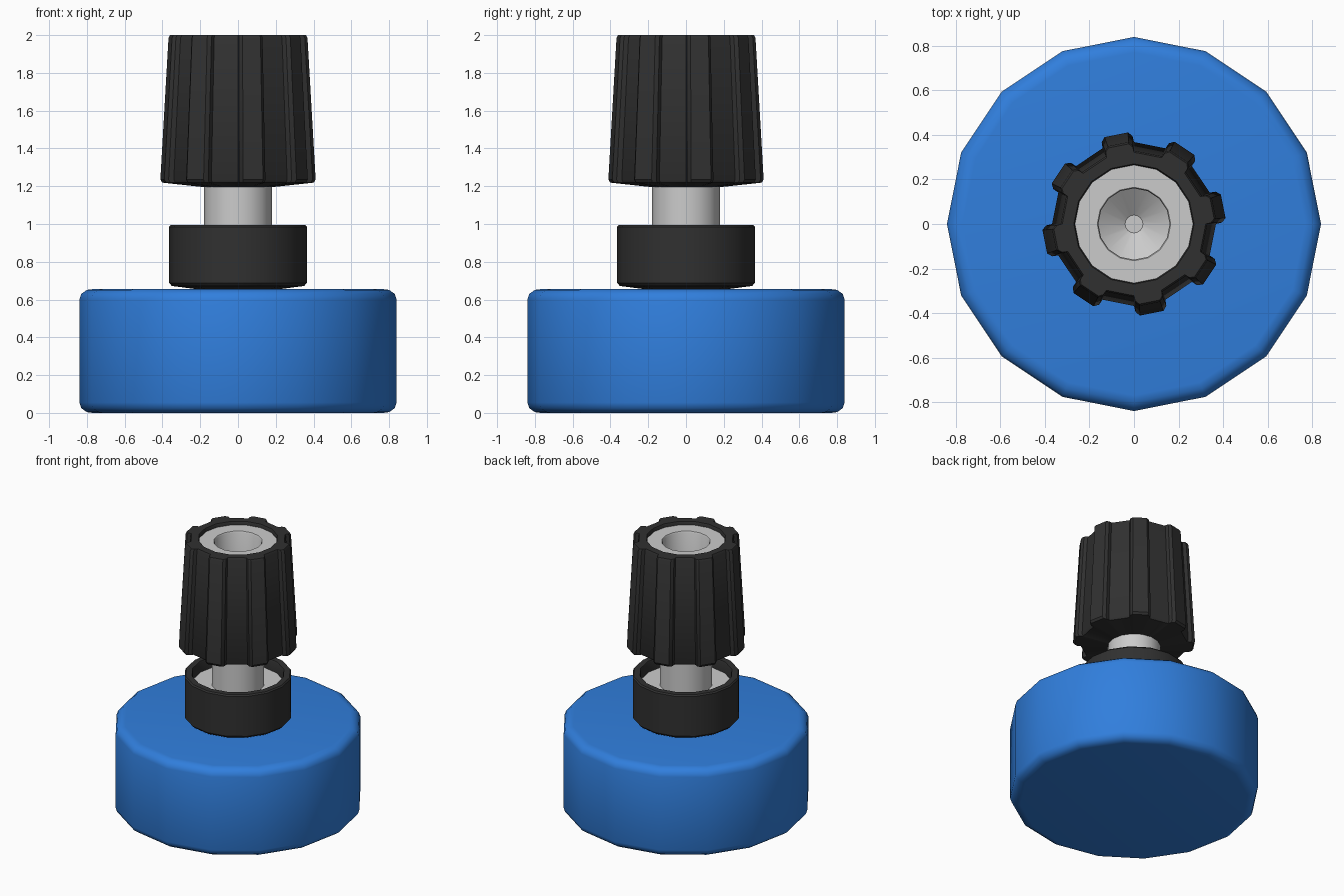
import bpy, bmesh, math

if "Cube" in bpy.data.objects:
    bpy.data.objects.remove(bpy.data.objects["Cube"])

SIDES = 16


def material(name, rgb):
    m = bpy.data.materials.new(name)
    m.diffuse_color = (*rgb, 1)
    m.use_nodes = True
    m.node_tree.nodes["Principled BSDF"].inputs["Base Color"].default_value = m.diffuse_color
    return m


def loft(name, rings, mat=None, angle=35, cap_start=True, cap_end=True):
    """Skin a list of closed rings (equal point counts) into one object."""
    bm = bmesh.new()
    rows = [[bm.verts.new(p) for p in ring] for ring in rings]
    n = len(rows[0])
    for a, b in zip(rows, rows[1:]):
        for i in range(n):
            j = (i + 1) % n
            bm.faces.new((a[i], a[j], b[j], b[i]))
    if cap_start:
        bm.faces.new(rows[0][::-1])
    if cap_end:
        bm.faces.new(rows[-1])
    bmesh.ops.recalc_face_normals(bm, faces=bm.faces[:])
    mesh = bpy.data.meshes.new(name)
    bm.to_mesh(mesh)
    bm.free()
    ob = bpy.data.objects.new(name, mesh)
    bpy.context.collection.objects.link(ob)
    if mat:
        mesh.materials.append(mat)
    bpy.ops.object.select_all(action='DESELECT')
    ob.select_set(True)
    bpy.context.view_layer.objects.active = ob
    bpy.ops.object.shade_smooth_by_angle(angle=math.radians(angle))
    return ob


def circle(r, z):
    step = math.tau / SIDES
    return [(r * math.cos(i * step), r * math.sin(i * step), z) for i in range(SIDES)]


def lathe(name, profile, mat=None, angle=35):
    return loft(name, [circle(r, z) for r, z in profile], mat, angle)


blue = material("blue_plastic", (0.03, 0.21, 0.72))
black = material("black_plastic", (0.03, 0.03, 0.03))

# Wide base with rounded rims
lathe("base", [(0.77, 0), (0.80, 0.004), (0.83, 0.025), (0.84, 0.055),
               (0.84, 0.60), (0.83, 0.63), (0.80, 0.651), (0.77, 0.655)], blue, 50)

# Collar cup with a shallow recess
lathe("collar", [(0.22, 0.64), (0.22, 0.655), (0.35, 0.672), (0.365, 0.688),
                 (0.365, 0.985), (0.357, 0.995), (0.315, 0.995), (0.31, 0.985),
                 (0.31, 0.90)], black)

# Metal post: washer, shaft, head and drilled socket in one turned profile
lathe("metal_post", [(0.312, 0.89), (0.312, 0.915), (0.18, 0.915), (0.18, 1.30),
                     (0.27, 1.30), (0.27, 1.975), (0.165, 1.975), (0.16, 1.965),
                     (0.16, 1.45), (0.04, 1.36)])

# Grip knob: eight ribs, tapering upward
RIB = [(-11.25, 0.368), (-10.3, 0.395), (-7.5, 0.412),
       (7.5, 0.412), (10.3, 0.395), (11.25, 0.368)]
outline = [(math.radians(11.25 + 45 * k + a), r) for k in range(8) for a, r in RIB]


def ribbed(scale, z):
    return [(r * scale * math.cos(a), r * scale * math.sin(a), z) for a, r in outline]


def polygon(radius, z):
    step, pts = math.tau / SIDES, []
    for a, _ in outline:
        r = radius * math.cos(step / 2) / math.cos((a % step) - step / 2)
        pts.append((r * math.cos(a), r * math.sin(a), z))
    return pts


loft("grip_knob", [polygon(0.17, 1.30), polygon(0.18, 1.195), ribbed(0.975, 1.219),
                   ribbed(1, 1.235), ribbed(0.895, 1.985), ribbed(0.875, 2.0),
                   polygon(0.27, 2.0), polygon(0.265, 1.99), polygon(0.265, 1.96)],
     black, cap_start=False, cap_end=False)
